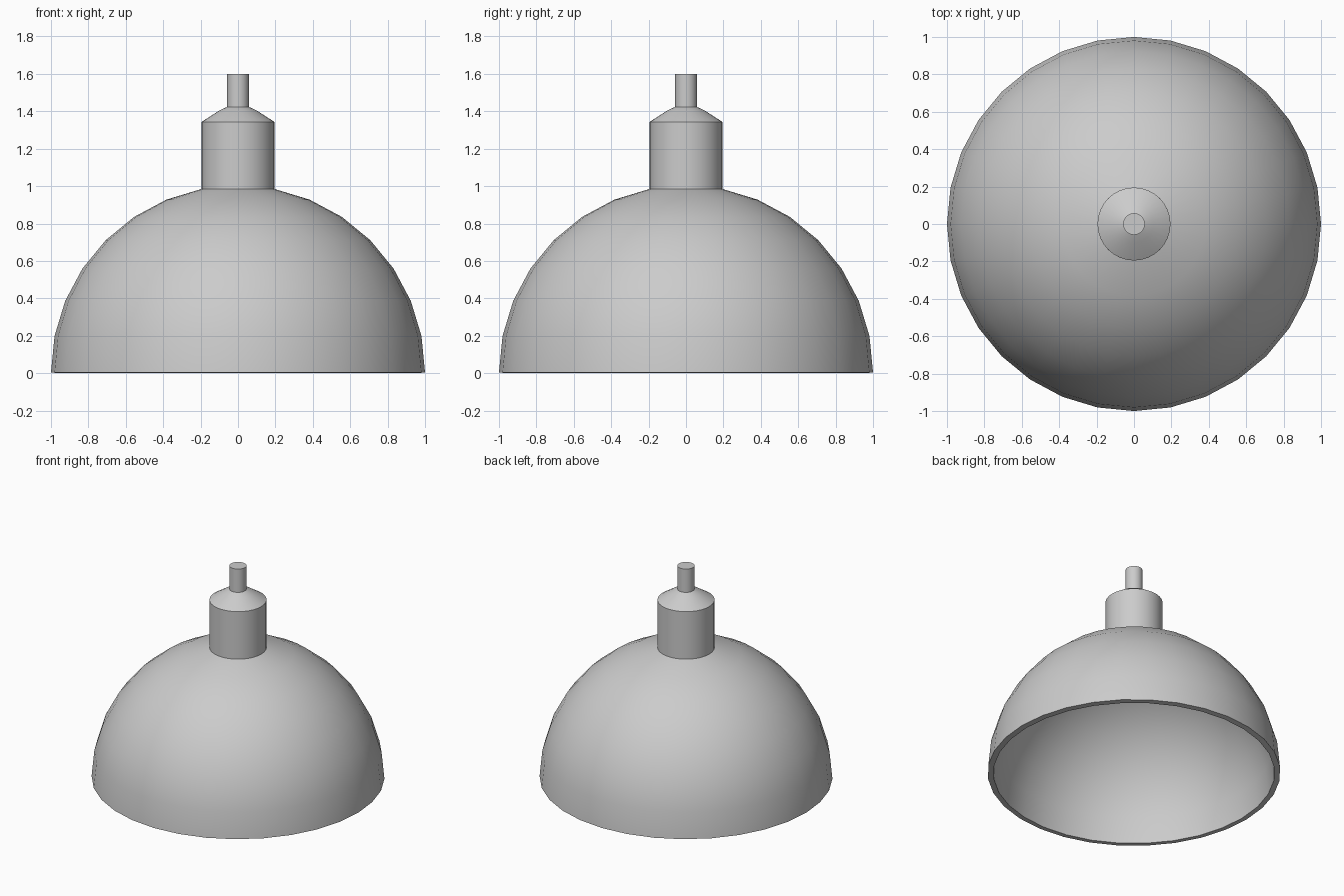
import bpy
import bmesh
from math import sin, cos, pi, radians

if "Cube" in bpy.data.objects:
    bpy.data.objects.remove(bpy.data.objects["Cube"])

SIDES = 32
LIFT = 0.004  # the inner rim dips slightly once thickened

# Profile (radius, height): dome rings, then neck, shoulder and stem
profile = [(cos(k * pi / 16), sin(k * pi / 16) + LIFT) for k in range(8)]
profile += [(0.195, 1.343), (0.102, 1.403), (0.058, 1.424), (0.058, 1.60)]

# Spin the profile into an open shell with a flat cap on the stem
bm = bmesh.new()
rings = []
for r, z in profile:
    rings.append([bm.verts.new((r * cos(2 * pi * i / SIDES),
                                r * sin(2 * pi * i / SIDES), z))
                  for i in range(SIDES)])
for low, high in zip(rings, rings[1:]):
    for i in range(SIDES):
        j = (i + 1) % SIDES
        bm.faces.new((low[i], low[j], high[j], high[i]))
bm.faces.new(rings[-1])

mesh = bpy.data.meshes.new("pendant_lamp_shade")
bm.to_mesh(mesh)
bm.free()
shade = bpy.data.objects.new("pendant_lamp_shade", mesh)
bpy.context.collection.objects.link(shade)
bpy.context.view_layer.objects.active = shade
shade.select_set(True)

# Wall thickness, grown inwards
wall = shade.modifiers.new("wall", 'SOLIDIFY')
wall.thickness = 0.04
wall.offset = -1
bpy.ops.object.modifier_apply(modifier=wall.name)

# Smooth dome, crisp rim, neck and stem edges
bpy.ops.object.shade_smooth_by_angle(angle=radians(30))
